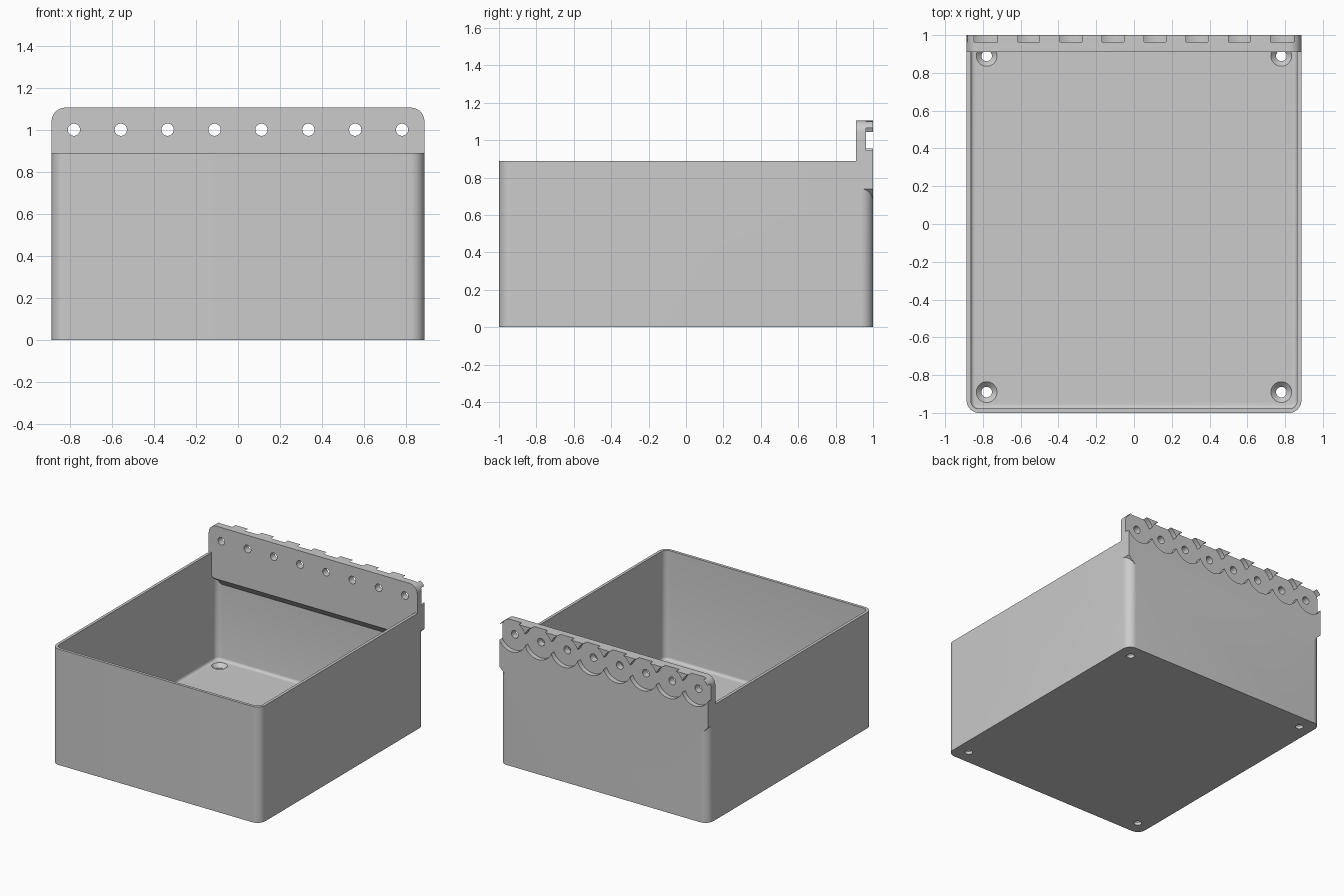
import bpy, bmesh, math
from mathutils import Vector, Matrix

old = bpy.data.objects.get("Cube")
if old:
    bpy.data.objects.remove(old, do_unlink=True)

W, D, H = 0.886, 1.0, 0.89      # half width, half depth, box height
WALL, FLOOR, R = 0.022, 0.05, 0.065
TOP, HOLE_Z = 1.105, 1.0
PLATE_Y, SOCKET_Y = 0.91, 0.963

grey = bpy.data.materials.new("grey plastic")
grey.use_nodes = True
colour = (0.6, 0.6, 0.6, 1)
grey.diffuse_color = colour
grey.node_tree.nodes["Principled BSDF"].inputs["Base Color"].default_value = colour


def make_object(name, bm):
    bmesh.ops.recalc_face_normals(bm, faces=bm.faces)
    mesh = bpy.data.meshes.new(name)
    bm.to_mesh(mesh)
    bm.free()
    mesh.materials.append(grey)
    obj = bpy.data.objects.new(name, mesh)
    bpy.context.collection.objects.link(obj)
    return obj


def arc(cx, cy, r, start, steps=10):
    """Quarter turn of points, counter-clockwise."""
    angles = [start + math.pi / 2 * i / steps for i in range(steps + 1)]
    return [(cx + r * math.cos(a), cy + r * math.sin(a)) for a in angles]


def extrude(points, offset):
    bm = bmesh.new()
    face = bm.faces.new([bm.verts.new(p) for p in points])
    new = bmesh.ops.extrude_face_region(bm, geom=[face])["geom"]
    bmesh.ops.translate(bm, vec=offset, verts=[v for v in new if isinstance(v, bmesh.types.BMVert)])
    return bm


def rounded_prism(hx, hy, r, z0, z1, fillet=0):
    pts = []
    for i, (sx, sy) in enumerate([(1, 1), (-1, 1), (-1, -1), (1, -1)]):
        pts += arc(sx * (hx - r), sy * (hy - r), r, i * math.pi / 2)
    bm = extrude([(x, y, z0) for x, y in pts], Vector((0, 0, z1 - z0)))
    if fillet:
        rim = [e for e in bm.edges if all(abs(v.co.z - z0) < 1e-5 for v in e.verts)]
        bmesh.ops.bevel(bm, geom=rim, offset=fillet, segments=4, profile=0.5, affect='EDGES')
    return bm


def cylinders(places, r0, r1, depth, turn, segments):
    bm = bmesh.new()
    for p in places:
        bmesh.ops.create_cone(bm, cap_ends=True, segments=segments, radius1=r0, radius2=r1,
                              depth=depth, matrix=Matrix.Translation(p) @ turn)
    return bm


def combine(obj, name, bm, operation):
    """Apply a boolean with a temporary helper."""
    helper = make_object(name, bm)
    helper.hide_render = True
    mod = obj.modifiers.new(name, 'BOOLEAN')
    mod.object, mod.operation, mod.solver = helper, operation, 'EXACT'
    mod.use_self = True
    graph = bpy.context.evaluated_depsgraph_get()
    mesh = bpy.data.meshes.new_from_object(obj.evaluated_get(graph))
    obj.modifiers.clear()
    obj.data = mesh
    bpy.data.objects.remove(helper, do_unlink=True)


# Open box with rounded corners and a filleted floor
bin_body = make_object("storage_bin", rounded_prism(W, D, R, 0, H))
combine(bin_body, "cavity", rounded_prism(W - WALL, D - WALL, R - WALL, FLOOR, H + 0.2, 0.02), 'DIFFERENCE')

# Mounting plate: rounded top, wedge-shaped lower corners, sloped inner underside
right = [(W - 0.06, 0.62), (W - 0.06, 0.68), (W, 0.74)] + arc(W - R, TOP - R, R, 0)
outline = right + [(-x, z) for x, z in reversed(right)]
plate = extrude([(x, PLATE_Y, z) for x, z in outline], Vector((0, D - PLATE_Y, 0)))
geom = plate.verts[:] + plate.edges[:] + plate.faces[:]
cut = bmesh.ops.bisect_plane(plate, geom=geom, plane_co=(0, PLATE_Y, 0.70),
                             plane_no=(0, -1, -1), clear_outer=True)
bmesh.ops.holes_fill(plate, edges=[e for e in plate.edges if e.is_boundary])
combine(bin_body, "mounting_plate", plate, 'UNION')

# Overlapping round sockets in the plate's back, with a through hole in each
spots = [-0.78 + 1.56 * i / 7 for i in range(8)]
sideways = Matrix.Rotation(math.pi / 2, 4, 'X')
for x in spots:
    depth = 0.2
    socket = cylinders([(x, SOCKET_Y + depth / 2, HOLE_Z)], 0.12, 0.12, depth, sideways, 64)
    combine(bin_body, "socket", socket, 'DIFFERENCE')
combine(bin_body, "plate_holes",
        cylinders([(x, PLATE_Y, HOLE_Z) for x in spots], 0.029, 0.029, 0.3, sideways, 32), 'DIFFERENCE')

# Countersunk screw holes in the floor
corners = [(sx * 0.78, sy * 0.89) for sx in (-1, 1) for sy in (-1, 1)]
upright = Matrix.Identity(4)
combine(bin_body, "screw_holes",
        cylinders([(x, y, 0) for x, y in corners], 0.028, 0.028, 0.3, upright, 32), 'DIFFERENCE')
combine(bin_body, "countersinks",
        cylinders([(x, y, FLOOR - 0.012) for x, y in corners], 0.028, 0.058, 0.03, upright, 32), 'DIFFERENCE')

bpy.context.view_layer.objects.active = bin_body
bin_body.select_set(True)
bpy.ops.object.shade_smooth_by_angle(angle=math.radians(30))
